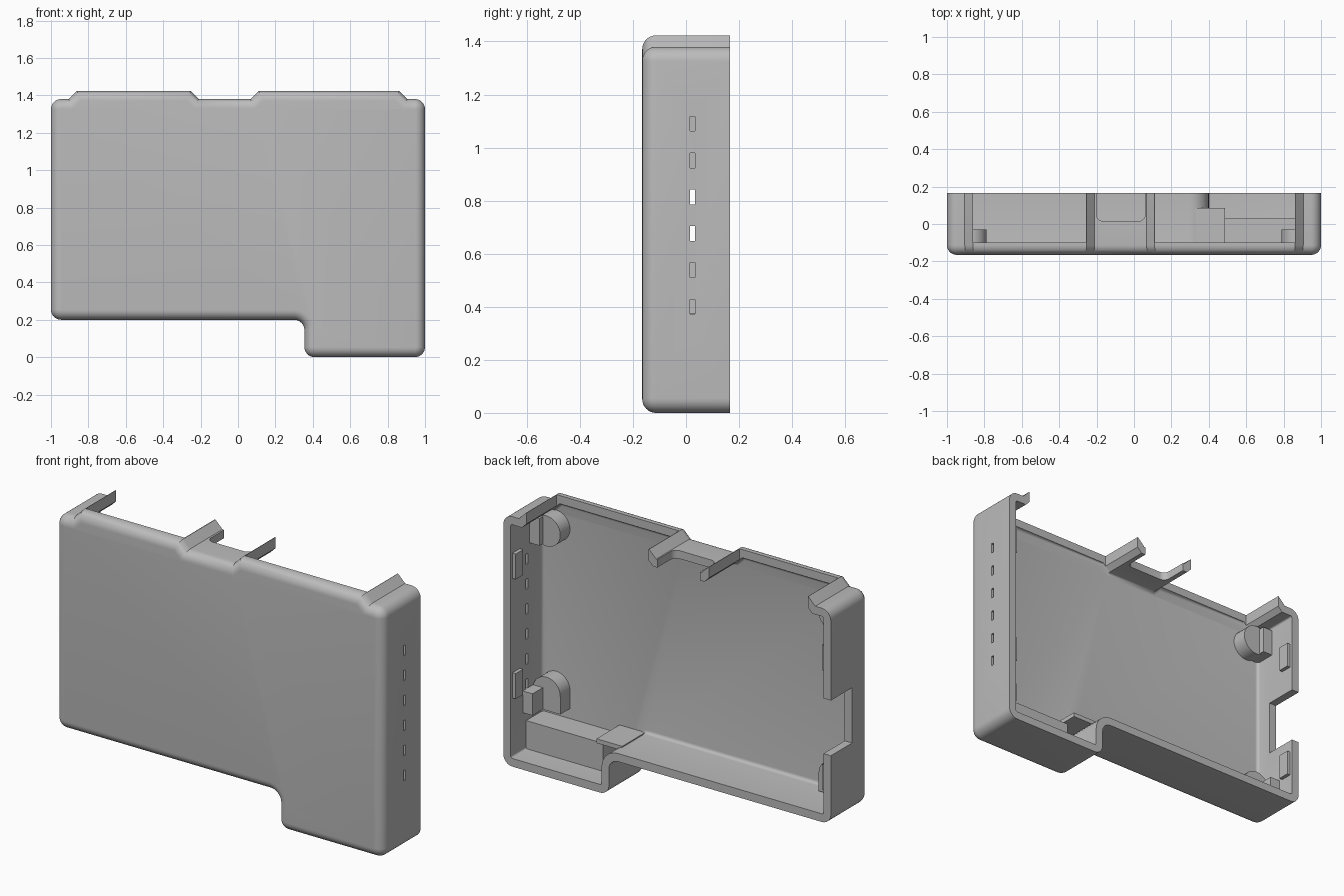
import bpy, bmesh, math
from mathutils import Vector, Matrix

cube = bpy.data.objects.get("Cube")
if cube:
    bpy.data.objects.remove(cube)

grey = bpy.data.materials.new("plain grey")
grey.use_nodes = True
grey.diffuse_color = (0.5, 0.5, 0.5, 1)
grey.node_tree.nodes["Principled BSDF"].inputs["Base Color"].default_value = (0.5, 0.5, 0.5, 1)

BACK, FRONT, WALL, FLOOR = 0.165, -0.165, 0.045, -0.115
R = 0.055

# Outline corners (x, z, corner radius), counter-clockwise from the front
OUTLINE = [(-1, .2, R), (.355, .2, R), (.355, 0, R), (1, 0, R), (1, 1.38, R),
           (.905, 1.38, 0), (.862, 1.423, 0), (.11, 1.423, 0), (.067, 1.38, 0),
           (-.21, 1.38, 0), (-.253, 1.423, 0), (-.862, 1.423, 0), (-.905, 1.38, 0),
           (-1, 1.38, R)]


def outline(inset):
    """Rounded outline moved inward by inset."""
    pts, n = [], len(OUTLINE)
    for i, (x, z, r) in enumerate(OUTLINE):
        p = Vector((x, z))
        d1 = (p - Vector(OUTLINE[i - 1][:2])).normalized()
        d2 = (Vector(OUTLINE[(i + 1) % n][:2]) - p).normalized()
        n1, n2 = Vector((-d1.y, d1.x)), Vector((-d2.y, d2.x))
        p = p + (n1 + n2) / (1 + n1.dot(n2)) * inset
        if r == 0:
            pts.append(p)
            continue
        side = 1 if d1.cross(d2) > 0 else -1
        r = max(r - side * inset, 0.002)
        turn = math.acos(max(-1, min(1, d1.dot(d2))))
        centre = p - d1 * r * math.tan(turn / 2) + n1 * side * r
        for k in range(9):
            pts.append(centre + Matrix.Rotation(side * turn * k / 8, 2) @ (n1 * -side * r))
    return pts


def make(name, bm):
    bmesh.ops.recalc_face_normals(bm, faces=bm.faces)
    mesh = bpy.data.meshes.new(name)
    bm.to_mesh(mesh)
    bm.free()
    mesh.materials.append(grey)
    ob = bpy.data.objects.new(name, mesh)
    bpy.context.collection.objects.link(ob)
    return ob


def loft(name, rings):
    """Solid through outlines given as (y, inset)."""
    bm = bmesh.new()
    loops = [[bm.verts.new((p.x, y, p.y)) for p in outline(d)] for y, d in rings]
    for a, b in zip(loops, loops[1:]):
        for i in range(len(a)):
            bm.faces.new((a[i - 1], a[i], b[i], b[i - 1]))
    bm.faces.new(loops[0])
    bm.faces.new(loops[-1])
    return make(name, bm)


def box(name, x, y, z, round_y=0):
    bm = bmesh.new()
    bmesh.ops.create_cube(bm, size=1)
    for v in bm.verts:
        v.co = [lo + (hi - lo) * (c + .5) for (lo, hi), c in zip((x, y, z), v.co)]
    if round_y:  # round the upright edges nearest the front
        edges = [e for e in bm.edges if all(abs(v.co.y - y[0]) < 1e-5 for v in e.verts)
                 and abs(e.verts[0].co.x - e.verts[1].co.x) < 1e-5]
        bmesh.ops.bevel(bm, geom=edges, offset=round_y, segments=5, profile=.5, affect='EDGES')
    return make(name, bm)


def cylinder(name, x, z, r, y0, y1):
    bm = bmesh.new()
    bmesh.ops.create_cone(bm, cap_ends=True, segments=32, radius1=r, radius2=r, depth=y1 - y0,
                          matrix=Matrix.Translation((x, (y0 + y1) / 2, z))
                          @ Matrix.Rotation(math.pi / 2, 4, 'X'))
    return make(name, bm)


def select(ob):
    bpy.ops.object.select_all(action='DESELECT')
    ob.select_set(True)
    bpy.context.view_layer.objects.active = ob


def cut(ob, cutter):
    mod = ob.modifiers.new("cut", 'BOOLEAN')
    mod.operation, mod.solver, mod.object = 'DIFFERENCE', 'EXACT', cutter
    select(ob)
    bpy.ops.object.modifier_apply(modifier=mod.name)
    bpy.data.objects.remove(cutter)


def fillet(y, r, base, steps):
    """Rings of a quarter round starting at depth y."""
    angles = [math.pi / 2 * k / steps for k in range(steps + 1)]
    return [(y + r * (1 - math.cos(a)), base + r * (1 - math.sin(a))) for a in angles]


# Hollow case shell, open at the back
shell = loft("case_shell", fillet(FRONT, 0.052, 0, 8) + [(BACK, 0)])
cut(shell, loft("hollow", fillet(FLOOR, 0.018, WALL, 4) + [(BACK + .1, WALL)]))

# Openings in the top wall, leaving the sloped prongs
cut(shell, box("top_opening_right", (-.86, -.257), (-.10, .3), (1.34, 1.6)))
cut(shell, box("top_opening_left", (.113, .86), (-.10, .3), (1.34, 1.6)))
cut(shell, box("top_opening_middle", (-.2, .06), (.015, .3), (1.28, 1.6), .035))

# Side wall notch and row of vent slots
cut(shell, box("side_notch", (-1.2, -.9), (-.02, .3), (.58, .885)))
for k in range(6):
    z = .40 + .138 * k
    cut(shell, box("vent_slot", (.9, 1.1), (.015, .034), (z - .028, z + .028)))

# Inner step block and overhanging ledge beside the lower step
inner = FLOOR - .01
parts = [shell,
         box("step_block", (.485, .96), (inner, .03), (.03, .2)),
         box("step_ledge", (.33, .487), (inner, .085), (.222, .246))]

# Screw bosses, posts and snap bumps on both sides
for side, s in (("left", 1), ("right", -1)):
    def span(a, b):
        return tuple(sorted((s * a, s * b)))
    parts += [
        cylinder(f"upper_boss_{side}", s * .873, 1.245, .084, inner, -.03),
        box(f"upper_post_{side}", span(.895, .96), (inner, 0), (1.17, 1.32)),
        cylinder(f"lower_boss_{side}", s * .873, .355, .084, inner, -.03),
        box(f"lower_boss_foot_{side}", span(.789, .957), (inner, -.03), (.255, .355)),
        box(f"lower_post_{side}", span(.895, .96), (inner, .06), (.255, .375)),
        box(f"upper_snap_{side}", span(.935, .96), (.085, .15), (1.03, 1.17)),
        box(f"lower_snap_{side}", span(.935, .96), (.085, .15), (.37, .51))]

for ob in parts:
    select(ob)
    bpy.ops.object.shade_smooth_by_angle(angle=math.radians(30))
